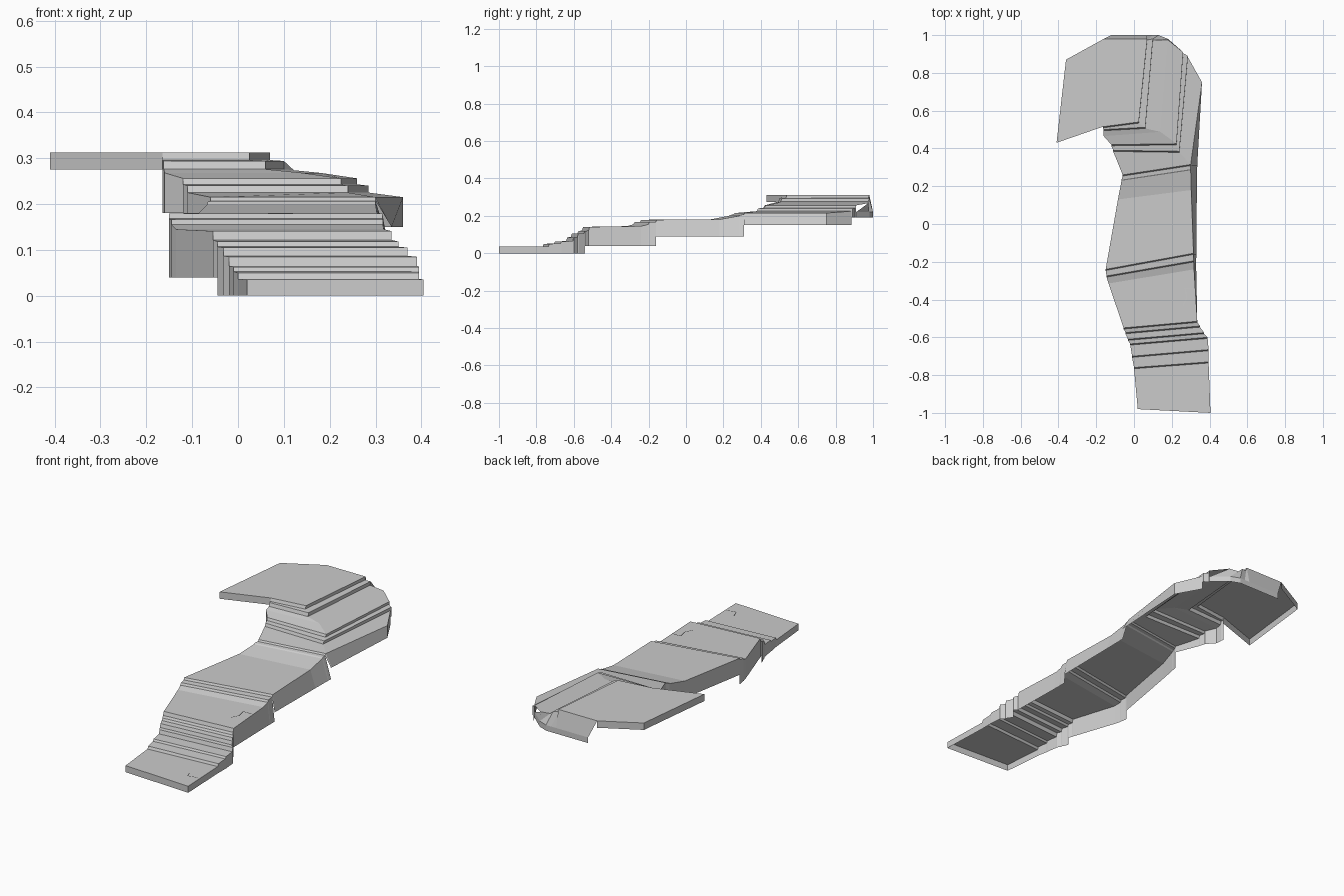
import bpy
import bmesh
from mathutils import Vector

# Remove the default object
default_cube = bpy.data.objects.get("Cube")
if default_cube:
    bpy.data.objects.remove(default_cube, do_unlink=True)

# One stone colour for everything
stone_material = bpy.data.materials.new("pale grey stone")
stone_material.use_nodes = True
stone_colour = (0.6, 0.6, 0.6, 1.0)
stone_material.diffuse_color = stone_colour
stone_material.node_tree.nodes["Principled BSDF"].inputs["Base Color"].default_value = stone_colour


def finish_object(name, bm):
    """Turn a bmesh into a flat shaded stone object."""
    bmesh.ops.remove_doubles(bm, verts=bm.verts, dist=0.0001)
    mesh = bpy.data.meshes.new(name)
    bm.to_mesh(mesh)
    bm.free()
    mesh.materials.append(stone_material)
    obj = bpy.data.objects.new(name, mesh)
    bpy.context.scene.collection.objects.link(obj)
    return obj


def add_face(bm, corners):
    return bm.faces.new([bm.verts.new(corner) for corner in corners])


def loft(name, rows):
    """Join successive rows of points, each running left to right."""
    bm = bmesh.new()
    for near, far in zip(rows, rows[1:]):
        for i in range(len(near) - 1):
            add_face(bm, (near[i], near[i + 1], far[i + 1], far[i]))
    return finish_object(name, bm)


def skirt(name, edge, bottom_rule, flare_rule=None):
    """Hang a wall under an edge that runs anticlockwise seen from above."""
    bm = bmesh.new()
    for start, end in zip(edge, edge[1:]):
        if (start - end).xy.length < 0.001:
            continue
        floor = bottom_rule((start + end) / 2)
        low = []
        for point in (start, end):
            foot = point + (flare_rule(point) if flare_rule else Vector())
            foot.z = min(floor, point.z)
            low.append(foot)
        add_face(bm, (low[0], low[1], end, start))
    return finish_object(name, bm)


def expand_steps(contours):
    """Each contour is (points, foot height, top height); a rise makes a riser."""
    rows = []
    for points, foot, top in contours:
        if top > foot:
            rows.append([Vector((x, y - 0.006, foot)) for x, y in points])
        rows.append([Vector((x, y, top)) for x, y in points])
    return rows


# Lower flight: left end, right end, foot height, top height of every nosing
lower_contours = [
    (((0.02, -0.98), (0.405, -1.0)), 0.035, 0.035),
    (((0.0, -0.76), (0.395, -0.73)), 0.037, 0.05),
    (((-0.01, -0.7), (0.395, -0.665)), 0.053, 0.063),
    (((-0.02, -0.635), (0.39, -0.6)), 0.065, 0.085),
    (((-0.032, -0.61), (0.37, -0.575)), 0.087, 0.105),
    (((-0.045, -0.575), (0.35, -0.54)), 0.107, 0.118),
    (((-0.055, -0.55), (0.335, -0.515)), 0.122, 0.141),
    (((-0.135, -0.315), (0.318, -0.24)), 0.145, 0.145),
    (((-0.145, -0.275), (0.316, -0.195)), 0.155, 0.166),
    (((-0.15, -0.24), (0.315, -0.155)), 0.168, 0.179),
    (((-0.085, 0.13), (0.303, 0.18)), 0.181, 0.181),
    (((-0.066, 0.235), (0.3, 0.29)), 0.2, 0.205),
    (((-0.06, 0.26), (0.3, 0.315)), 0.207, 0.215),
]
lower_rows = expand_steps(lower_contours)
loft("lower_flight_treads", lower_rows)

# Upper flight: contours turn a corner and run to the back
upper_contours = [
    (((-0.06, 0.26), (0.3, 0.315), (0.36, 0.75)), 0.215, 0.215),
    (((-0.11, 0.39), (0.24, 0.385), (0.285, 0.89)), 0.225, 0.24),
    (((-0.12, 0.42), (0.225, 0.425), (0.26, 0.91)), 0.243, 0.256),
    (((-0.16, 0.465), (0.14, 0.488), (0.18, 0.975)), 0.268, 0.268),
    (((-0.162, 0.5), (0.06, 0.512), (0.1, 0.98)), 0.276, 0.294),
    (((-0.165, 0.515), (0.025, 0.54), (0.07, 0.98)), 0.296, 0.312),
]
upper_rows = expand_steps(upper_contours)
loft("upper_flight_treads", upper_rows)

# Top platform slab, open underneath
platform_top = 0.312
platform = [Vector((x, y, platform_top)) for x, y in (
    (-0.165, 0.515), (0.025, 0.54), (0.07, 0.98),
    (-0.16, 0.98), (-0.36, 0.87), (-0.41, 0.43))]
platform_bm = bmesh.new()
add_face(platform_bm, platform)
finish_object("top_platform", platform_bm)
skirt("platform_rim", platform[3:] + platform[:1], lambda p: 0.275)


# Side walls, whose feet climb in blocks
def right_floor(point):
    for limit, height in ((-0.54, 0.0), (-0.16, 0.04), (0.31, 0.09), (0.88, 0.15)):
        if point.y < limit:
            return height
    return 0.19


def left_floor(point):
    for limit, height in ((-0.57, 0.0), (-0.24, 0.04), (0.26, 0.09)):
        if point.y < limit:
            return height
    return 0.18


def right_flare(point):
    rising = (point.y + 0.5) / 0.8
    falling = (0.75 - point.y) / 0.4
    return Vector((0.035 * max(0.0, min(rising, falling, 1.0)), 0, 0))


skirt("front_wall", lower_rows[0], lambda p: 0.0)
skirt("right_side_wall", [row[-1] for row in lower_rows] + [upper_rows[0][-1]],
      right_floor, right_flare)
left_edge = [row[0] for row in lower_rows + upper_rows]
skirt("left_side_wall", left_edge[::-1], left_floor)

# Back corner wall follows the ends of the upper treads
corner_edge = [row[-1] for row in upper_rows if row[-1].y < 0.95]
skirt("back_corner_wall", corner_edge, lambda p: 0.15 if p.y < 0.85 else 0.19)

# Back wall leans out below the platform, then drops straight
back_top = [upper_rows[i][-1] for i in (5, 6, 7, 8, 9)] + [platform[3]]
back_lip = [Vector((x, y, 0.22)) for x, y in (
    (0.26, 0.91), (0.18, 0.98), (0.13, 1.0), (0.1, 1.0), (0.07, 1.0), (-0.12, 1.0))]
loft("back_wall_slope", [back_lip, back_top][::-1])
skirt("back_wall_foot", back_lip, lambda p: 0.19)


# Hairline cracks as very thin slivers on the treads
def crack(name, points, height, width=0.004):
    bm = bmesh.new()
    path = [Vector((x, y, height)) for x, y in points]
    for start, end in zip(path, path[1:]):
        along = (end - start).normalized()
        side = Vector((-along.y, along.x, 0)) * width / 2
        add_face(bm, (start - side, end - side, end + side, start + side))
    finish_object(name, bm)


crack("front_tread_crack", ((0.29, -0.86), (0.32, -0.86), (0.34, -0.91), (0.39, -0.9)), 0.039)
crack("landing_crack", ((0.32, -0.34), (0.27, -0.34), (0.28, -0.39), (0.26, -0.43)), 0.147)
crack("middle_crack", ((0.02, -0.2), (0.04, -0.17), (0.07, -0.14)), 0.182)
crack("platform_crack", ((-0.04, 0.82), (-0.03, 0.88), (0.02, 0.89), (0.05, 0.86)), 0.313)
